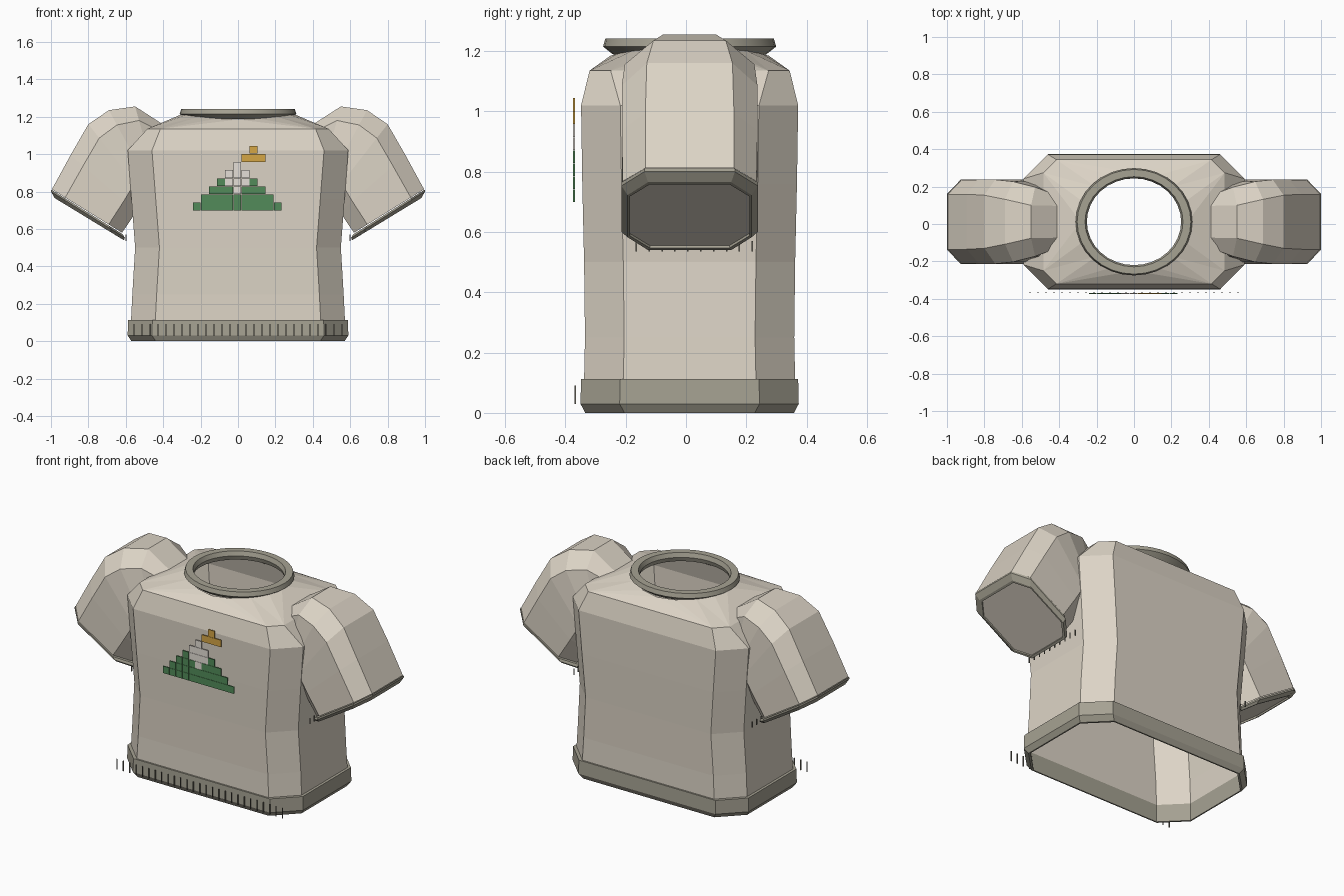
import bpy, bmesh, math
from mathutils import Vector

if "Cube" in bpy.data.objects:
    bpy.data.objects.remove(bpy.data.objects["Cube"])

CY = 0.012  # depth centre of the garment


def material(name, rgb):
    m = bpy.data.materials.new(name)
    m.diffuse_color = (*rgb, 1)
    m.use_nodes = True
    m.node_tree.nodes["Principled BSDF"].inputs["Base Color"].default_value = m.diffuse_color
    return m


CLOTH = material("cream cloth", (0.72, 0.66, 0.565))
TRIM = material("taupe trim", (0.38, 0.36, 0.29))
RIB = material("dark rib", (0.20, 0.19, 0.15))
GREEN = material("green", (0.085, 0.26, 0.10))
WHITE = material("off white", (0.78, 0.74, 0.68))
ORANGE = material("amber", (0.66, 0.38, 0.06))


def finish(bm, name, mats):
    me = bpy.data.meshes.new(name)
    bm.to_mesh(me)
    bm.free()
    for m in mats:
        me.materials.append(m)
    ob = bpy.data.objects.new(name, me)
    bpy.context.collection.objects.link(ob)
    return ob


def loft(bm, rings, closed=False):
    """Join successive rings of points with quads."""
    vs = [[bm.verts.new(p) for p in r] for r in rings]
    n = len(vs[0])
    pairs = list(zip(vs, vs[1:])) + ([(vs[-1], vs[0])] if closed else [])
    for a, b in pairs:
        for i in range(n):
            j = (i + 1) % n
            bm.faces.new((a[i], a[j], b[j], b[i]))
    return vs


def torso_ring(z, hx, hy, cut=0.13):
    """Chamfered rectangle, counter-clockwise from the right side."""
    a, b = hx - cut, hy - cut
    pts = [(hx, b), (a, hy), (-a, hy), (-hx, b), (-hx, -b), (-a, -hy), (a, -hy), (hx, -b)]
    return [(x, y + CY, z) for x, y in pts]


def oval(rx, ry, z, n, start=0.0, saddle=0.0):
    out = []
    for i in range(n):
        t = start + 2 * math.pi * i / n
        out.append((rx * math.cos(t), CY + ry * math.sin(t), z + saddle * math.cos(t) ** 2))
    return out


# Torso: open at the hem and the neck
bm = bmesh.new()
rings = loft(bm, [torso_ring(z, hx, hy) for z, hx, hy in (
    (0.01, 0.565, 0.342), (0.11, 0.572, 0.35), (0.25, 0.565, 0.347),
    (0.50, 0.55, 0.35), (0.76, 0.57, 0.356), (1.02, 0.59, 0.36))]
    + [torso_ring(1.135, 0.485, 0.332, 0.07)])
top = rings[-1]
neck = [bm.verts.new(p) for p in oval(0.285, 0.262, 1.185, 16, math.pi / 8, 0.035)]
for k in range(8):
    a, b = top[k], top[(k + 1) % 8]
    n0, n1, n2 = neck[2 * k], neck[2 * k + 1], neck[(2 * k + 2) % 16]
    for tri in ((a, n1, n0), (a, b, n1), (b, n2, n1)):
        bm.faces.new(tri)
bmesh.ops.recalc_face_normals(bm, faces=bm.faces)
finish(bm, "torso", [CLOTH])

# Hem band
bm = bmesh.new()
loft(bm, [torso_ring(z, hx, hy) for z, hx, hy in (
    (0.0, 0.57, 0.346), (0.03, 0.59, 0.362), (0.112, 0.588, 0.36),
    (0.112, 0.57, 0.348), (0.0, 0.562, 0.338))], closed=True)
bmesh.ops.recalc_face_normals(bm, faces=bm.faces)
finish(bm, "hem_band", [TRIM])

# Collar
bm = bmesh.new()
loft(bm, [oval(r, r * 0.92, z, 32) for r, z in (
    (0.275, 1.188), (0.312, 1.215), (0.304, 1.241),
    (0.262, 1.241), (0.252, 1.215), (0.262, 1.188))], closed=True)
bmesh.ops.recalc_face_normals(bm, faces=bm.faces)
collar = finish(bm, "collar", [TRIM])


def sleeve_ring(t, b, wide, flat, c=0.19):
    """Chamfered section between an upper and a lower point in x,z."""
    t, b = Vector((t[0], 0, t[1])), Vector((b[0], 0, b[1]))
    u, v = t.lerp(b, c), t.lerp(b, 1 - c)
    return [(p.x, CY + y, p.z) for p, y in (
        (t, -flat), (t, flat), (u, wide), (v, wide),
        (b, flat), (b, -flat), (v, -wide), (u, -wide))]


def flip(ring, side):
    return [(x * side, y, z) for x, y, z in ring]


SLEEVE = [((0.41, 1.165), (0.40, 0.92), 0.14, 0.085),
          ((0.55, 1.255), (0.44, 0.86), 0.185, 0.088),
          ((0.69, 1.235), (0.465, 0.82), 0.215, 0.12),
          ((0.80, 1.16), (0.495, 0.77), 0.225, 0.142),
          ((0.895, 0.995), (0.545, 0.69), 0.225, 0.147),
          ((0.995, 0.812), (0.62, 0.58), 0.222, 0.147)]
CUFF = [((0.998, 0.81), (0.617, 0.572), 0.226, 0.15),
        ((1.0, 0.80), (0.605, 0.553), 0.226, 0.15),
        ((0.98, 0.765), (0.61, 0.54), 0.206, 0.138),
        ((0.968, 0.758), (0.622, 0.547), 0.198, 0.132),
        ((0.963, 0.766), (0.618, 0.555), 0.198, 0.132)]

for side, label in ((1, "right"), (-1, "left")):
    # Sleeve
    bm = bmesh.new()
    vs = loft(bm, [flip(sleeve_ring(*s), side) for s in SLEEVE])
    bm.faces.new(vs[0])
    bmesh.ops.recalc_face_normals(bm, faces=bm.faces)
    finish(bm, label + "_sleeve", [CLOTH])

    # Cuff with a cloth end panel
    bm = bmesh.new()
    vs = loft(bm, [flip(sleeve_ring(*s), side) for s in CUFF])
    bm.faces.new(vs[0])
    cap = bm.faces.new(vs[-1])
    cap.material_index = 1
    bmesh.ops.recalc_face_normals(bm, faces=bm.faces)
    finish(bm, label + "_cuff", [TRIM, CLOTH])


def add_box(bm, centre, size):
    vs = bmesh.ops.create_cube(bm, size=1)["verts"]
    for v in vs:
        v.co = Vector([c + s * p for c, s, p in zip(centre, size, v.co)])


# Knit ribs along the hem front
bm = bmesh.new()
for i in range(27):
    add_box(bm, (-0.555 + 1.11 * i / 26, -0.367, 0.06), (0.005, 0.005, 0.062))
finish(bm, "hem_ribs", [RIB])

# Knit ribs under the cuffs
bm = bmesh.new()
for side in (-1, 1):
    for i in range(10):
        add_box(bm, (side * 0.598, -0.165 + 0.385 * i / 9, 0.552), (0.005, 0.005, 0.035))
finish(bm, "cuff_ribs", [RIB])

# Stepped square motif on the chest: row -> columns
P = 0.0433
green = [(0, i) for i in range(-5, 6)] + [(1, i) for i in range(-4, 5)]
green += [(2, i) for i in range(-3, 4) if i] + [(3, -2), (3, 2)]
white = [(2, 0), (5, 0)] + [(r, i) for r in (3, 4) for i in (-1, 0, 1)]
amber = [(6, 1), (6, 2), (6, 3), (7, 2)]
for name, cells, mat in (("green_squares", green, GREEN),
                         ("white_squares", white, WHITE),
                         ("amber_squares", amber, ORANGE)):
    bm = bmesh.new()
    for r, i in cells:
        add_box(bm, (-0.004 + P * i, -0.371, 0.72 + P * r), (0.042, 0.006, 0.042))
    finish(bm, name, [mat])

# Smooth the round collar, keeping its edges
bpy.context.view_layer.objects.active = collar
collar.select_set(True)
bpy.ops.object.shade_smooth_by_angle(angle=math.radians(30))
